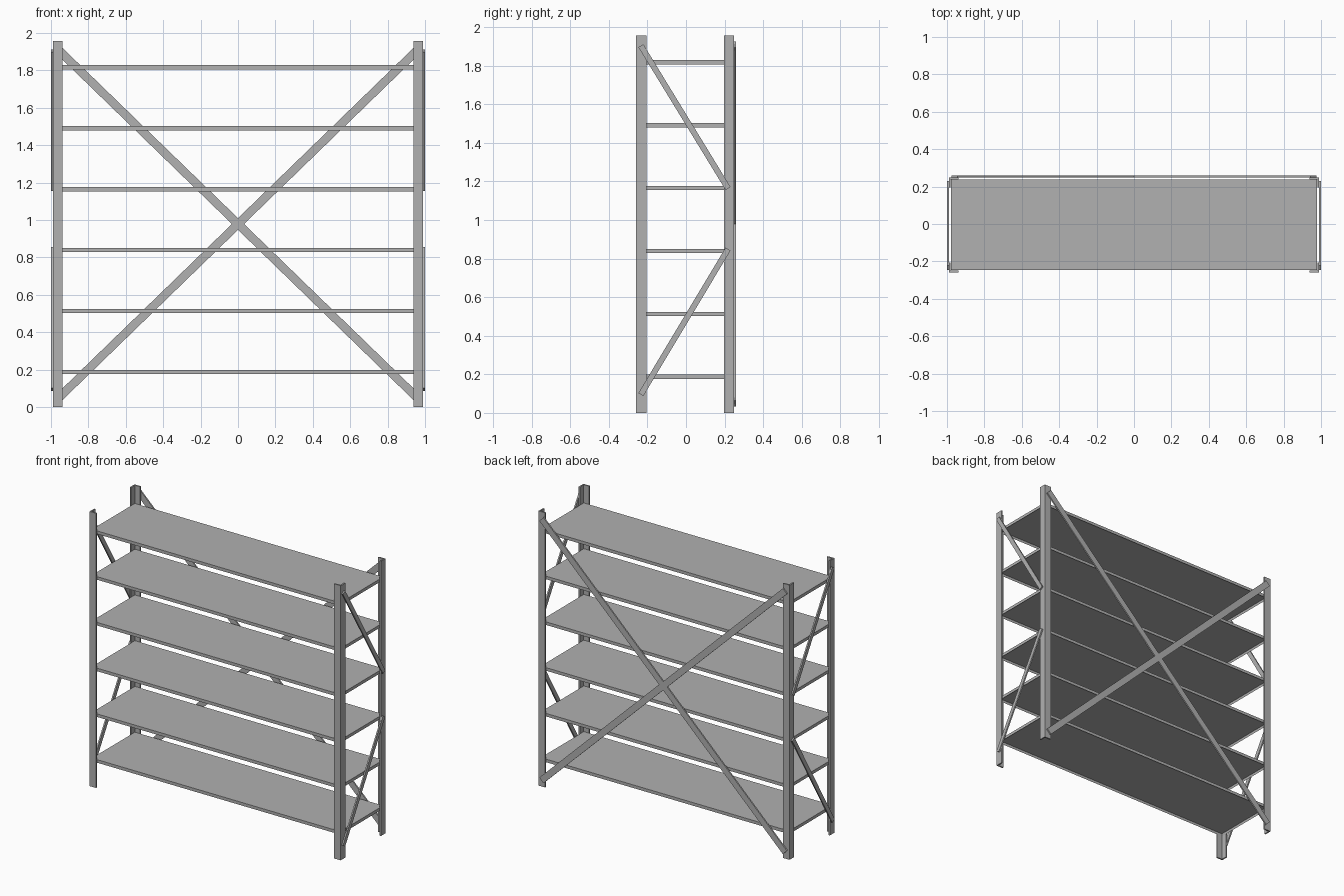
import bpy, bmesh
from mathutils import Matrix, Vector

if "Cube" in bpy.data.objects:
    bpy.data.objects.remove(bpy.data.objects["Cube"])

YC = -0.005                      # centre of the post frame in y
PX, PY, H = 0.99, 0.253, 1.957   # outer half sizes and height

steel = bpy.data.materials.new("dark_steel")
steel.diffuse_color = (0.44, 0.44, 0.44, 1)
steel.use_nodes = True
steel.node_tree.nodes["Principled BSDF"].inputs["Base Color"].default_value = steel.diffuse_color


def finish(name, bm):
    bmesh.ops.recalc_face_normals(bm, faces=bm.faces)
    me = bpy.data.meshes.new(name)
    bm.to_mesh(me)
    bm.free()
    me.materials.append(steel)
    ob = bpy.data.objects.new(name, me)
    bpy.context.collection.objects.link(ob)
    return ob


# L-section upright, outer corner at (sx, sy)
def post(name, sx, sy, w=0.052, t=0.01):
    bm = bmesh.new()
    prof = [(0, 0), (w, 0), (w, t), (t, t), (t, w), (0, w)]
    vs = [bm.verts.new((sx * (PX - a), YC + sy * (PY - b), 0)) for a, b in prof]
    f = bm.faces.new(vs)
    ext = bmesh.ops.extrude_face_region(bm, geom=[f])
    top = [v for v in ext["geom"] if isinstance(v, bmesh.types.BMVert)]
    bmesh.ops.translate(bm, verts=top, vec=(0, 0, H))
    finish(name, bm)


# Sheet shelf with a folded-down rim, open underneath
def shelf(name, z, hx=0.979, hy=0.242, depth=0.022, t=0.005):
    bm = bmesh.new()
    bmesh.ops.create_cube(bm, size=1, matrix=Matrix.Translation((0, YC, z)) @
                          Matrix.Diagonal((2 * hx, 2 * hy, depth, 1)))
    bm.normal_update()
    under = [f for f in bm.faces if f.normal.z < -0.9]
    bmesh.ops.inset_region(bm, faces=under, thickness=t)
    bmesh.ops.translate(bm, verts=under[0].verts, vec=(0, 0, depth - t))
    finish(name, bm)


# Flat bar between two points; normal is its thin direction
def brace(name, a, b, normal, width, t=0.01):
    a, b, n = Vector(a), Vector(b), Vector(normal)
    d = (b - a).normalized()
    rot = Matrix((d, n, d.cross(n))).transposed().to_4x4()
    bm = bmesh.new()
    bmesh.ops.create_cube(bm, size=1, matrix=Matrix.Translation((a + b) / 2) @ rot @
                          Matrix.Diagonal(((b - a).length, t, width, 1)))
    finish(name, bm)


for sx, side in ((-1, "left"), (1, "right")):
    post(f"front_post_{side}", sx, -1)
    post(f"back_post_{side}", sx, 1)
    # Side diagonals
    x = sx * 0.995
    brace(f"lower_side_brace_{side}", (x, -0.234, 0.095), (x, 0.218, 0.849), (1, 0, 0), 0.03)
    brace(f"upper_side_brace_{side}", (x, -0.234, 1.903), (x, 0.218, 1.163), (1, 0, 0), 0.03)
    # Back cross
    brace(f"back_brace_{side}", (-sx * 0.96, 0.253, 0.048), (sx * 0.96, 0.253, 1.91),
          (0, 1, 0), 0.045)

for i in range(6):
    shelf(f"shelf_{i + 1}", 0.187 + i * 0.326)
